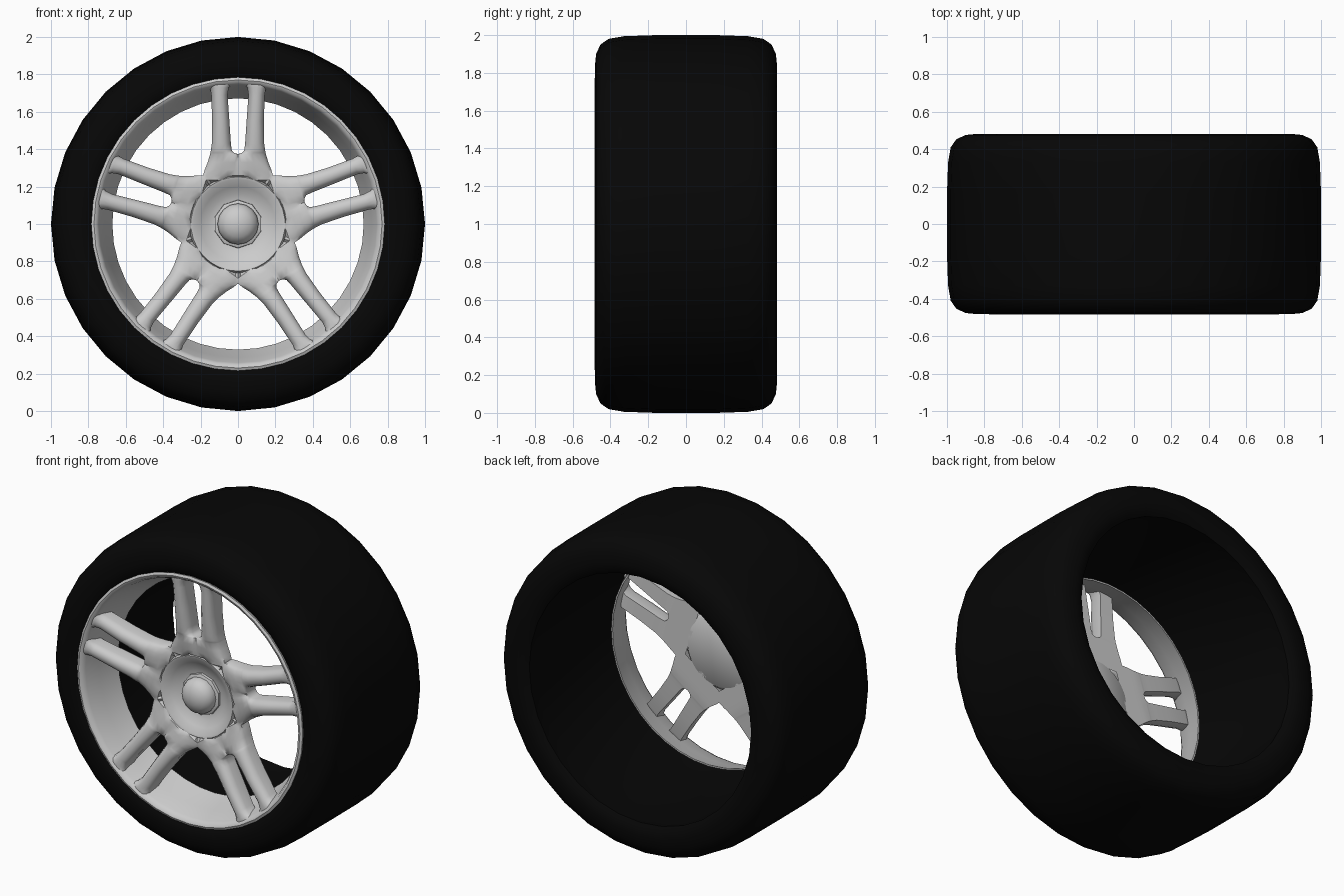
import bpy, bmesh, math
from mathutils import Matrix, Vector

if "Cube" in bpy.data.objects:
    bpy.data.objects.remove(bpy.data.objects["Cube"])

CENTRE = Vector((0, 0, 1))


def finish(name, bm, angle=40, mat=None):
    bmesh.ops.remove_doubles(bm, verts=bm.verts, dist=0.0005)
    bmesh.ops.recalc_face_normals(bm, faces=bm.faces)
    me = bpy.data.meshes.new(name)
    bm.to_mesh(me)
    bm.free()
    ob = bpy.data.objects.new(name, me)
    bpy.context.collection.objects.link(ob)
    ob.location = CENTRE
    if mat:
        me.materials.append(mat)
    bpy.ops.object.select_all(action='DESELECT')
    ob.select_set(True)
    bpy.context.view_layer.objects.active = ob
    bpy.ops.object.shade_smooth_by_angle(angle=math.radians(angle))
    return ob


def revolve(name, profile, seg, closed=True, angle=40, mat=None):
    """Spin (radius, y) points about the y axis."""
    bm = bmesh.new()
    rings = []
    for r, y in profile:
        rings.append([bm.verts.new((r * math.sin(2 * math.pi * i / seg), y,
                                    r * math.cos(2 * math.pi * i / seg)))
                      for i in range(seg)] if r > 0 else [bm.verts.new((0, y, 0))] * seg)
    pairs = list(zip(rings, rings[1:]))
    if closed:
        pairs.append((rings[-1], rings[0]))
    for a, b in pairs:
        for i in range(seg):
            j = (i + 1) % seg
            quad = list(dict.fromkeys((a[i], a[j], b[j], b[i])))
            if len(quad) > 2:
                bm.faces.new(quad)
    return finish(name, bm, angle, mat)


rubber = bpy.data.materials.new("black_rubber")
rubber.diffuse_color = (0.002, 0.002, 0.002, 1)
rubber.use_nodes = True
rubber.node_tree.nodes["Principled BSDF"].inputs["Base Color"].default_value = rubber.diffuse_color

# Tyre: rounded shoulders, open straight bore
half = [(.772, .455), (.80, .476), (.84, .482), (.90, .476), (.95, .453),
        (.98, .41), (.994, .33), (1, .16)]
tyre = half + [(r, -y) for r, y in reversed(half)] + [(.785, -.38), (.785, .38)]
revolve("tyre", tyre, 32, mat=rubber)

# Rim lip and short tapering barrel
revolve("rim", [(.775, -.45), (.785, -.478), (.77, -.485), (.755, -.479),
                (.742, -.455), (.715, -.36), (.672, -.23), (.682, -.23),
                (.73, -.36)], 40)

# Dished hub with flat back
revolve("hub", [(0, -.33), (.22, -.33), (.25, -.36), (.262, -.395), (.252, -.412),
                (.238, -.409), (.20, -.383), (.16, -.362), (.12, -.352), (0, -.352)],
        30, closed=False, angle=60)

# Hub nut and domed cap
revolve("hub_nut", [(.13, -.345), (.128, -.37), (.115, -.376), (0, -.376)], 10,
        closed=False, angle=30)
revolve("hub_cap", [(.108, -.36), (.11, -.39), (.098, -.42), (.07, -.443),
                    (.036, -.455), (0, -.459)], 16, closed=False)

# Twin spokes: z, inner x, outer x, front y, back y, inner and outer edge drop
sections = [(.766, .015, .165, -.474, -.42, .01, .01),
            (.75, .034, .172, -.476, -.385, .02, .02),
            (.728, .05, .15, -.475, -.375, .03, .03),
            (.69, .056, .143, -.472, -.365, .04, .045),
            (.55, .046, .138, -.463, -.35, .045, .045),
            (.43, .038, .140, -.447, -.337, .045, .045),
            (.395, .034, .145, -.442, -.335, .04, .043),
            (.38, .02, .148, -.438, -.333, .025, .043),
            (.374, 0, .149, -.436, -.332, .016, .042),
            (.33, 0, .162, -.430, -.33, .012, .036),
            (.29, 0, .178, -.423, -.33, .005, .025),
            (.258, 0, .1875, -.415, -.33, .002, .012),
            (.235, 0, .1708, -.413, -.33, 0, .008),
            (.20, 0, .1453, -.412, -.33, 0, .004)]
bm = bmesh.new()
for k in range(5):
    rot = Matrix.Rotation(2 * math.pi * k / 5, 4, 'Y')
    for side in (1, -1):
        loops = []
        for z, xi, xo, f, b, di, do in sections:
            shape = [(0, b), (0, f + di), (.1, f + di * .4), (.3, f + di * .05),
                     (.5, f), (.7, f + do * .06), (.9, f + do * .4), (1, f + do), (1, b)]
            loop = []
            for t, y in shape:
                x = xi + (xo - xi) * t
                # tuck under the hub dish
                if math.hypot(x, z) < .245:
                    y = max(y, -.36)
                loop.append(bm.verts.new(rot @ Vector((side * x, y, z))))
            loops.append(loop)
        n = len(loops[0])
        for s, (a, c) in enumerate(zip(loops, loops[1:])):
            for i in range(n):
                # skip hidden walls where neighbouring spokes merge
                if i == 0 and sections[s][1] == 0 or i == n - 2 and sections[s][0] < .26:
                    continue
                j = (i + 1) % n
                bm.faces.new((a[i], a[j], c[j], c[i]))
finish("spokes", bm, 50)
